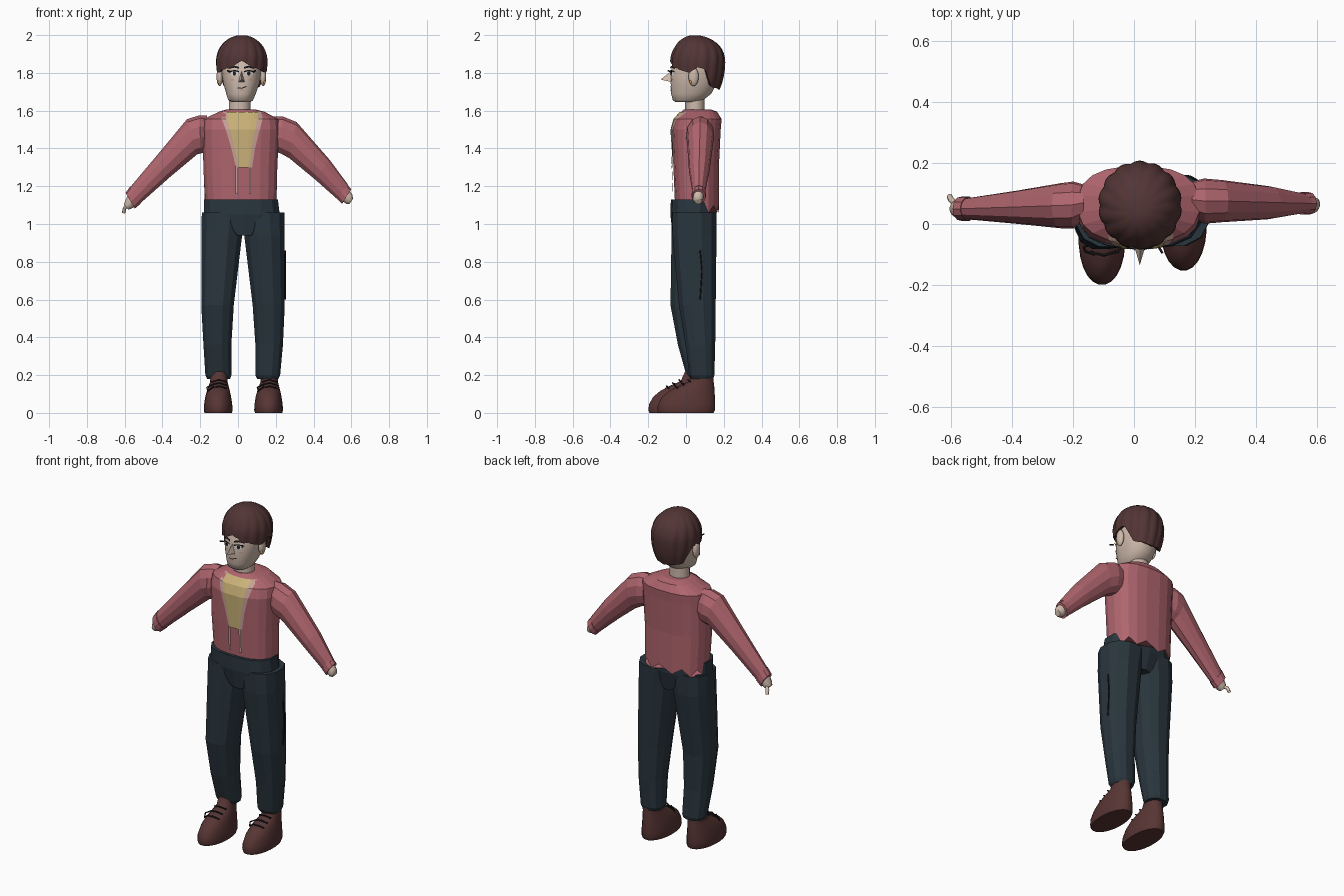
import bpy, bmesh
from math import sin, cos, pi, acos, radians
from mathutils import Vector, Matrix
from mathutils.bvhtree import BVHTree

if "Cube" in bpy.data.objects:
    bpy.data.objects.remove(bpy.data.objects["Cube"])


def material(name, r, g, b):
    m = bpy.data.materials.new(name)
    m.use_nodes = True
    m.diffuse_color = (r, g, b, 1)
    m.node_tree.nodes["Principled BSDF"].inputs["Base Color"].default_value = (r, g, b, 1)
    return m


ROSE = material("rose cloth", .43, .13, .155)
NAVY = material("navy denim", .022, .036, .047)
SKIN = material("skin", .62, .49, .41)
HAIR = material("brown hair", .085, .035, .035)
SHOE = material("shoe leather", .095, .036, .034)
SHIRT = material("yellow shirt", .60, .45, .19)
TRIM = material("pale trim", .57, .36, .30)
BLACK = material("black", .012, .01, .012)
WHITE = material("eye white", .75, .72, .70)
GOLD = material("gold", .65, .36, .08)


def make(name, verts, faces, mat, smooth=False):
    me = bpy.data.meshes.new(name)
    me.from_pydata(verts, [], faces)
    bm = bmesh.new()
    bm.from_mesh(me)
    bmesh.ops.recalc_face_normals(bm, faces=bm.faces)
    bm.to_mesh(me)
    bm.free()
    me.materials.append(mat)
    ob = bpy.data.objects.new(name, me)
    bpy.context.collection.objects.link(ob)
    if smooth:
        bpy.ops.object.select_all(action='DESELECT')
        ob.select_set(True)
        bpy.context.view_layer.objects.active = ob
        bpy.ops.object.shade_smooth_by_angle(angle=radians(50))
    return ob


def loft(name, rings, mat, sides=12, power=1.0, smooth=False, edit=None):
    """Rings are (x1, z1, x2, z2, y1, y2) or level ones (x1, x2, z, y1, y2)."""
    verts, n = [], sides
    soft = lambda t: abs(t) ** power * (1 if t > 0 else -1)
    for r in rings:
        xa, za, xb, zb, ya, yb = r if len(r) == 6 else (r[0], r[2], r[1], r[2], r[3], r[4])
        for i in range(n):
            a = 2 * pi * (i + .5) / n
            c, s = soft(cos(a)), soft(sin(a))
            verts.append(Vector(((xa + xb) / 2 + (xb - xa) / 2 * c,
                                 (ya + yb) / 2 + (yb - ya) / 2 * s,
                                 (za + zb) / 2 + (zb - za) / 2 * c)))
    if edit:
        edit(verts)
    faces = [(k * n + i, k * n + (i + 1) % n, (k + 1) * n + (i + 1) % n, (k + 1) * n + i)
             for k in range(len(rings) - 1) for i in range(n)]
    faces += [tuple(range(n)), tuple(range(len(verts) - n, len(verts)))]
    make(name, verts, faces, mat, smooth)
    return BVHTree.FromPolygons(verts, faces)


def plate(name, tree, edge_a, edge_b, mat, off=.005, cols=6):
    """Thin painted patch between two edges, laid on the front of a body."""
    verts = []
    for (xa, za), (xb, zb) in zip(edge_a, edge_b):
        for j in range(cols + 1):
            t = j / cols
            x, z = xa + (xb - xa) * t, za + (zb - za) * t
            hit = tree.ray_cast(Vector((x, -1, z)), Vector((0, 1, 0)))[0]
            verts.append((x, (hit.y if hit else 0) - off, z))
    w = cols + 1
    faces = [(k * w + j, k * w + j + 1, k * w + w + j + 1, k * w + w + j)
             for k in range(len(edge_a) - 1) for j in range(cols)]
    make(name, verts, faces, mat)


def dot(name, tree, x, z, rx, rz, mat, off):
    arc = [pi * k / 6 for k in range(7)]
    plate(name, tree, [(x - rx * sin(a), z + rz * cos(a)) for a in arc],
          [(x + rx * sin(a), z + rz * cos(a)) for a in arc], mat, off, 2)


def ball(name, loc, size, mat):
    bm = bmesh.new()
    bmesh.ops.create_uvsphere(bm, u_segments=14, v_segments=10, radius=1,
                              matrix=Matrix.Translation(loc) @ Matrix.Diagonal((*size, 1)))
    verts = [v.co.copy() for v in bm.verts]
    faces = [[v.index for v in f.verts] for f in bm.faces]
    bm.free()
    make(name, verts, faces, mat, True)


def cord(name, pts, radius, mat):
    cu = bpy.data.curves.new(name, 'CURVE')
    cu.dimensions, cu.bevel_depth, cu.bevel_resolution = '3D', radius, 1
    sp = cu.splines.new('POLY')
    sp.points.add(len(pts) - 1)
    for p, q in zip(sp.points, pts):
        p.co = (*q, 1)
    cu.materials.append(mat)
    bpy.context.collection.objects.link(bpy.data.objects.new(name, cu))


# Sweater with a zigzag hem at the back
def jag(verts):
    for i, v in enumerate(verts[:20]):
        if v.y > .07:
            v.z -= .06 if i % 2 else .02


torso = loft("sweater_body", [(-.175, .205, 1.12, -.06, .175), (-.185, .21, 1.3, -.068, .175),
             (-.19, .22, 1.5, -.075, .185), (-.185, .215, 1.555, -.06, .19),
             (-.10, .14, 1.595, -.025, .165), (-.06, .09, 1.607, -.01, .13)],
             ROSE, 20, .8, edit=jag)

# Sleeves, cuffs and hands
loft("left_sleeve", [(.19, 1.57, .19, 1.38, .02, .14), (.235, 1.57, .225, 1.37, 0, .15),
     (.31, 1.54, .27, 1.345, .005, .145), (.485, 1.34, .405, 1.235, .015, .125),
     (.585, 1.205, .53, 1.125, .035, .1)], ROSE, 11)
loft("left_cuff", [(.575, 1.21, .525, 1.13, .03, .105), (.6, 1.185, .55, 1.105, .03, .105)], ROSE, 11)
loft("left_hand", [(.585, 1.185, .55, 1.12, .04, .095), (.605, 1.16, .575, 1.105, .035, .09),
     (.61, 1.135, .59, 1.105, .045, .085)], SKIN, 10, smooth=True)
loft("right_sleeve", [(-.165, 1.575, -.165, 1.38, .01, .13), (-.205, 1.575, -.195, 1.37, -.015, .14),
     (-.27, 1.555, -.215, 1.365, -.015, .135), (-.415, 1.38, -.36, 1.245, 0, .11),
     (-.575, 1.19, -.525, 1.1, .015, .085)], ROSE, 11)
loft("right_cuff", [(-.57, 1.2, -.515, 1.105, .01, .09), (-.595, 1.165, -.545, 1.08, .01, .09)], ROSE, 11)
loft("right_hand", [(-.58, 1.165, -.545, 1.09, .02, .08), (-.6, 1.12, -.565, 1.08, .02, .08),
     (-.605, 1.1, -.58, 1.075, .03, .07)], SKIN, 10, smooth=True)
cord("right_thumb", [(-.58, .06, 1.1), (-.6, .08, 1.085), (-.605, .09, 1.06)], .01, SKIN)

# Shirt panel, its trim and the drawstrings
rows = (1.592, 1.555, 1.5, 1.4, 1.3)
plate("neckline_trim", torso, list(zip((-.08, -.085, -.065, -.035, -.012), rows)),
      list(zip((.125, .13, .115, .09, .075), rows)), TRIM, .004, 10)
plate("shirt_panel", torso, list(zip((-.06, -.055, -.042, -.018, .004), rows)),
      list(zip((.105, .1, .092, .072, .06), rows)), SHIRT, .008, 10)
for side, x in (("right", -.012), ("left", .057)):
    plate(side + "_drawstring", torso, [(x, 1.31), (x, 1.16)], [(x + .013, 1.31), (x + .013, 1.16)], TRIM, .009, 1)

# Trousers
loft("trouser_waist", [(-.185, .215, 1.13, -.08, .16), (-.185, .225, 1.05, -.083, .16),
     (-.03, .1, .94, -.07, .14)], NAVY, 14, .8)
right = [(-.195, .04, 1.06, -.078, .155), (-.197, .025, .94, -.08, .155), (-.197, -.02, .57, -.085, .115),
         (-.185, -.033, .36, -.045, .115), (-.175, -.033, .2, 0, .125), (-.165, -.04, .18, .01, .12)]
left = [(0, .25, 1.06, -.075, .165), (.03, .25, .94, -.075, .165), (.075, .25, .57, -.04, .16),
        (.09, .24, .36, -.005, .157), (.09, .225, .2, .015, .152), (.1, .215, .18, .025, .145)]
loft("right_trouser_leg", right, NAVY, 12, .85)
loft("left_trouser_leg", left, NAVY, 12, .85)
cord("leg_seam", [(.249, .075, .86), (.25, .085, .75), (.25, .075, .6)], .004, BLACK)

# Shoes with tongue and laces
for side, dx, dy in (("right", 0, 0), ("left", .267, .047)):
    shoe = loft(side + "_shoe", [(x1 + dx, x2 + dx, z, y1 + dy, y2 + dy) for x1, x2, z, y1, y2 in (
        (-.178, -.032, 0, -.195, .1), (-.182, -.028, .015, -.2, .108), (-.18, -.03, .045, -.197, .108),
        (-.174, -.036, .085, -.175, .107), (-.165, -.043, .118, -.135, .105),
        (-.155, -.05, .145, -.075, .103), (-.148, -.055, .165, -.03, .1), (-.145, -.055, .22, -.005, .1))],
        SHOE, 24, .95, True)
    plate(side + "_shoe_tongue", shoe, [(-.13 + dx, .165), (-.135 + dx, .13)],
          [(-.07 + dx, .165), (-.065 + dx, .13)], HAIR, .007, 4)
    for k in range(3):
        z, y = .172 - .017 * k, -.025 - .033 * k + dy
        cord(side + "_lace", [(-.14 + dx, y, z - .008), (-.1 + dx, y - .012, z + .004), (-.06 + dx, y, z - .008)], .004, BLACK)
    cord(side + "_lace_bow", [(-.125 + dx, -.06 + dy, .155), (-.165 + dx, -.075 + dy, .135),
         (-.16 + dx, -.09 + dy, .115), (-.13 + dx, -.1 + dy, .14)], .004, BLACK)

# Head, neck, ears
loft("neck", [(-.05, .067, 1.58, -.005, .1), (-.05, .067, 1.7, -.005, .1)], SKIN, 16, smooth=True)
head = loft("head", [(-.03, .065, 1.645, -.055, .06), (-.052, .08, 1.655, -.07, .09),
            (-.063, .095, 1.69, -.08, .135), (-.08, .115, 1.75, -.082, .165), (-.088, .123, 1.82, -.078, .175),
            (-.08, .115, 1.88, -.06, .17), (-.045, .08, 1.94, -.02, .13)], SKIN, 24, .9, True)
for side, s in (("right", -1), ("left", 1)):
    ball(side + "_ear", (.018 + s * .115, .04, 1.78), (.017, .027, .05), SKIN)
    ball(side + "_earring", (.018 + s * .122, .025, 1.752), (.007, .007, .01), GOLD)
    # Eye, lash, brow and cheek mark
    x = .019 + s * .038
    dot(side + "_eye_white", head, x, 1.797, .022, .012, WHITE, .004)
    dot(side + "_iris", head, x, 1.797, .009, .011, BLACK, .007)
    for part, z, h, off in (("lash", 1.809, .007, .009), ("brow", 1.828, .01, .009)):
        lo = [(x - s * .024, z - .006), (x, z), (x + s * .03, z - .007)]
        plate(f"{side}_{part}", head, lo, [(p, q + h) for p, q in lo], BLACK, off, 1)
    cord(side + "_lash_tip", [(x + s * .024, -.075, 1.805), (x + s * .036, -.095, 1.812)], .004, BLACK)
    dot(side + "_cheek_mark", head, x + s * .012, 1.762, .012, .006, TRIM, .004)
make("nose", [(.019, -.07, 1.815), (.0, -.07, 1.75), (.038, -.07, 1.75), (.019, -.135, 1.765), (.019, -.09, 1.8)],
     [(0, 1, 4), (0, 4, 2), (4, 1, 3), (4, 3, 2), (1, 2, 3), (0, 2, 1)], SKIN)
mouth = [(-.003, 1.718), (.02, 1.716), (.045, 1.726)]
plate("mouth", head, mouth, [(x, z + .005) for x, z in mouth], BLACK, .004, 1)
dot("lower_lip", head, .021, 1.708, .014, .005, TRIM, .004)

# Hair: ridged swirling dome whose rim height follows the hairline
HAIRLINE = [(0, 1.865), (20, 1.835), (50, 1.815), (72, 1.80), (90, 1.83), (105, 1.82), (125, 1.725), (180, 1.71)]


def rim(deg):
    for (a, za), (b, zb) in zip(HAIRLINE, HAIRLINE[1:]):
        if deg <= b:
            return za + (zb - za) * (deg - a) / (b - a)
    return HAIRLINE[-1][1]


SEG, ROWS, MID = 84, 14, 1.86
verts, faces = [], []
for k in range(1, ROWS + 2):
    for i in range(SEG):
        az = 2 * pi * i / SEG
        end = acos(max(-1, min(1, (rim(abs((i * 360 / SEG + 180) % 360 - 180)) - MID) / .245)))
        a = end * min(k, ROWS) / ROWS
        ridge = 1 - .07 * (1 - abs(sin(7 * az + .9 * a)) ** .6) * sin(a)
        r = sin(a) * ridge * (.82 if k > ROWS else 1)
        z = MID + cos(a) * (.14 if a < pi / 2 else .245) + (.012 if k > ROWS else 0)
        verts.append((.02 + .138 * r * sin(az), .045 + .017 * min(1, a) - .146 * r * cos(az), z))
faces = [(k * SEG + i, k * SEG + (i + 1) % SEG, (k + 1) * SEG + (i + 1) % SEG, (k + 1) * SEG + i)
         for k in range(ROWS) for i in range(SEG)]
faces.append(tuple(range(SEG)))
make("hair", verts, faces, HAIR, True)
